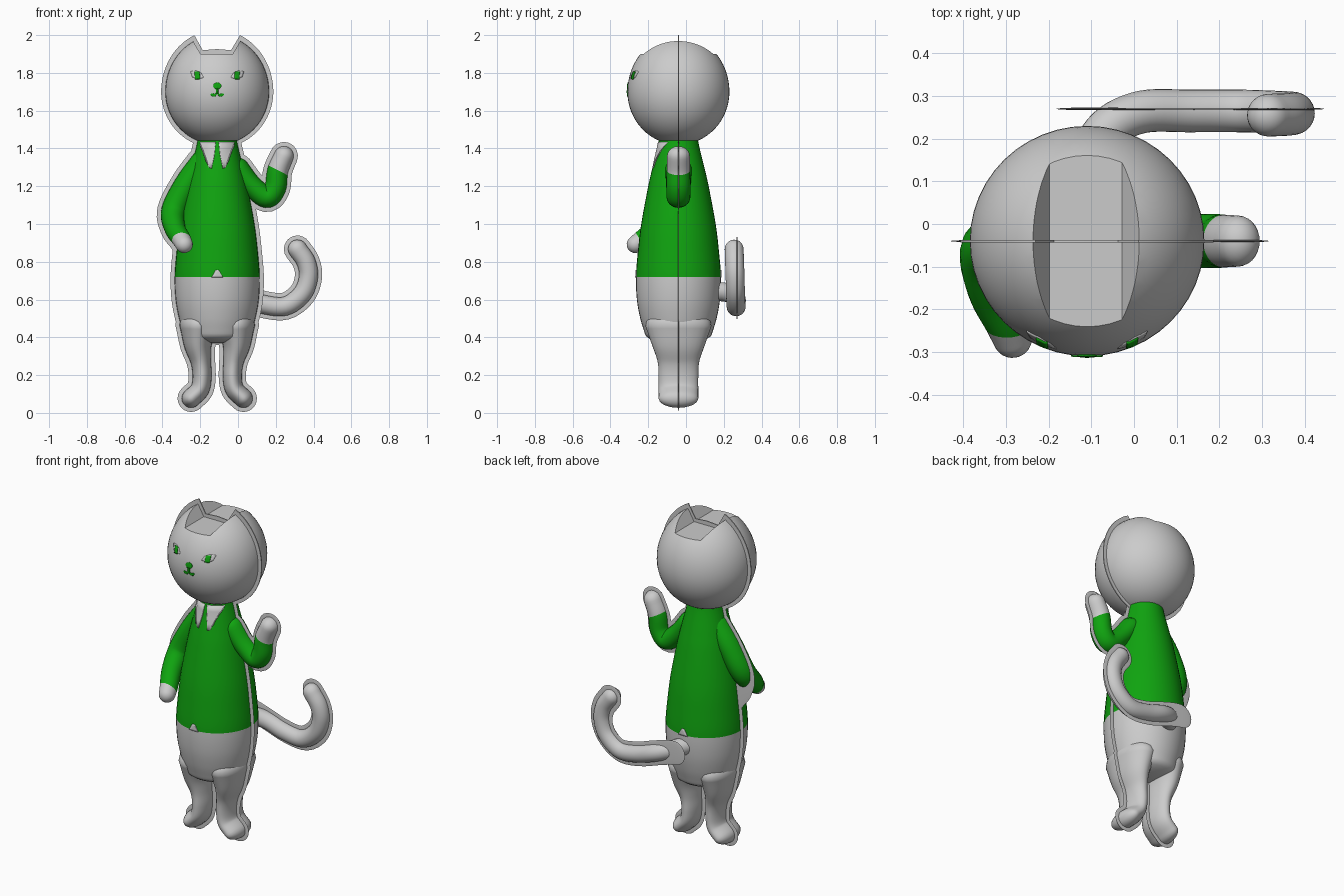
import bpy, bmesh, math
from mathutils import Vector
from mathutils.bvhtree import BVHTree

if "Cube" in bpy.data.objects:
    bpy.data.objects.remove(bpy.data.objects["Cube"])

CX, CY = -0.11, -0.04      # body axis
RIM = 0.022                # how far the flat rim stands out
HEAD_Z = 1.70
parts = []


def material(name, rgb):
    m = bpy.data.materials.new(name)
    m.use_nodes = True
    m.diffuse_color = (*rgb, 1)
    m.node_tree.nodes["Principled BSDF"].inputs["Base Color"].default_value = (*rgb, 1)
    return m


GREY = material("pale grey", (0.6, 0.6, 0.6))
GREEN = material("shirt green", (0.005, 0.37, 0.005))


def finish(name, bm, mats):
    me = bpy.data.meshes.new(name)
    bm.to_mesh(me)
    bm.free()
    ob = bpy.data.objects.new(name, me)
    bpy.context.collection.objects.link(ob)
    for m in mats:
        me.materials.append(m)
    parts.append(ob)
    return ob


def resample(pts, steps=6):
    """Smooth curve through rows of (x, y, z, half width, half depth)."""
    rows = [Vector(p) for p in pts]
    ext = [rows[0] * 2 - rows[1]] + rows + [rows[-1] * 2 - rows[-2]]
    out = []
    for a, b, c, d in zip(ext, ext[1:], ext[2:], ext[3:]):
        for k in range(steps):
            t = k / steps
            out.append((b * 2 + (c - a) * t + (a * 2 - b * 5 + c * 4 - d) * t ** 2
                        + (b * 3 - a - c * 3 + d) * t ** 3) * 0.5)
    return out + [rows[-1]]


def loft(name, pts, mats=(GREY,), cut=None, cap=1.0, n=28):
    """Rounded tube along a path; faces beyond the cut plane get the second colour."""
    rows = resample(pts)
    centres = [Vector(r[:3]) for r in rows]
    last = len(rows) - 1
    rings = []

    def ring(i, along=0.0, scale=1.0):
        t = (centres[min(i + 1, last)] - centres[max(i - 1, 0)]).normalized()
        b = Vector((0, 1, 0))
        b = (b - t * b.dot(t)).normalized()
        s = b.cross(t)
        w, d = rows[i][3], rows[i][4]
        c = centres[i] + t * along * w * cap
        rings.append([c + s * (w * scale * math.cos(a)) + b * (d * scale * math.sin(a))
                      for a in (2 * math.pi * k / n for k in range(n))])

    angles = [math.radians(a) for a in (15, 30, 45, 60, 73, 84)]
    for a in reversed(angles):
        ring(0, -math.sin(a), math.cos(a))
    for i in range(last + 1):
        ring(i)
    for a in angles:
        ring(last, math.sin(a), math.cos(a))

    bm = bmesh.new()
    vs = [[bm.verts.new(p) for p in r] for r in rings]
    for r0, r1 in zip(vs, vs[1:]):
        for k in range(n):
            bm.faces.new((r0[k], r0[(k + 1) % n], r1[(k + 1) % n], r1[k]))
    bm.faces.new(vs[0])
    bm.faces.new(vs[-1])
    bmesh.ops.recalc_face_normals(bm, faces=bm.faces)
    if cut:
        co, no = Vector(cut[0]), Vector(cut[1])
        bmesh.ops.bisect_plane(bm, geom=bm.verts[:] + bm.edges[:] + bm.faces[:],
                               plane_co=co, plane_no=no)
        for f in bm.faces:
            f.material_index = int((f.calc_center_median() - co).dot(no) > 0)
    return finish(name, bm, mats)


def rim(name, pts, y=CY, cap=1.0):
    """Flat outline plate that follows the same path as a part."""
    loft(name, [(p[0], y, p[2], p[3] + RIM, 0.003) for p in pts], cap=cap)


def prism(name, outline, y0, y1):
    bm = bmesh.new()
    f = bm.faces.new([bm.verts.new((x, y0, z)) for x, z in outline])
    ext = bmesh.ops.extrude_face_region(bm, geom=[f])["geom"]
    bmesh.ops.translate(bm, vec=(0, y1 - y0, 0),
                        verts=[v for v in ext if isinstance(v, bmesh.types.BMVert)])
    bmesh.ops.recalc_face_normals(bm, faces=bm.faces)
    return finish(name, bm, [GREY])


def decal(name, outline, target, mat, lift=0.004, side=-1):
    """Thin plate laid on the front (side -1) or back (side 1) of a part."""
    tree = BVHTree.FromPolygons([v.co for v in target.data.vertices],
                                [p.vertices[:] for p in target.data.polygons])
    bm = bmesh.new()
    bm.faces.new([bm.verts.new((CX + x, 0, z)) for x, z in outline])
    bmesh.ops.triangulate(bm, faces=bm.faces)
    bmesh.ops.subdivide_edges(bm, edges=bm.edges, cuts=3, use_grid_fill=True)
    for v in bm.verts:
        hit = tree.ray_cast(Vector((v.co.x, 2 * side, v.co.z)), Vector((0, -side, 0)))[0]
        if hit:
            v.co.y = hit.y + side * lift
    bmesh.ops.recalc_face_normals(bm, faces=bm.faces)
    if sum(f.normal.y * side for f in bm.faces) < 0:
        bmesh.ops.reverse_faces(bm, faces=bm.faces)
    ob = finish(name, bm, [mat])
    sol = ob.modifiers.new("thickness", "SOLIDIFY")
    sol.thickness = 0.006


def mirror(outline, s):
    return [(x * s, z) for x, z in outline]


# Body with the shirt down to the hem
profile = [(1.50, .095), (1.42, .108), (1.3, .137), (1.2, .16), (1.0, .197), (.85, .215),
           (.72, .225), (.6, .22), (.5, .202), (.42, .178)]
body_path = [(CX, CY, z, r, r) for z, r in profile]
body = loft("body", body_path, (GREEN, GREY), ((0, 0, .72), (0, 0, -1)), cap=.3, n=40)
rim("body_rim", body_path, cap=.3)

# Legs with feet turned outward
leg = [(.10, .46, .10, .175), (.102, .36, .074, .14), (.086, .27, .054, .11),
       (.08, .19, .05, .105), (.092, .125, .05, .105), (.138, .077, .05, .105)]
for side, s in (("right", -1), ("left", 1)):
    path = [(CX + s * x, CY, z, w, d) for x, z, w, d in leg]
    loft(side + "_leg", path)
    rim(side + "_leg_rim", path)

# Lowered right arm, hand brought forward
right_arm = [(-.19, CY, 1.33, .06, .07), (-.27, CY, 1.21, .066, .075),
             (-.34, -.06, 1.07, .066, .07), (-.335, -.15, .98, .056, .058),
             (-.3, -.23, .92, .05, .05), (-.285, -.268, .892, .046, .046)]
loft("right_arm", right_arm, (GREEN, GREY), ((-.3, -.245, .92), (0, -.8, -.5)))
rim("right_arm_rim", right_arm)

# Raised left arm
left_arm = [(0, CY, 1.29, .06, .07), (.07, CY, 1.205, .056, .065), (.15, CY, 1.143, .058, .063),
            (.197, CY, 1.19, .057, .063), (.21, CY, 1.28, .055, .062), (.243, CY, 1.36, .052, .06)]
loft("left_arm", left_arm, (GREEN, GREY), ((.21, CY, 1.285), (.45, 0, .89)))
rim("left_arm_rim", left_arm)

# Curled tail
tail = [(-.11, .15, .645, .05, .05), (-.06, .225, .635, .05, .05), (.02, .263, .61, .05, .05),
        (.13, .265, .575, .05, .05), (.25, .265, .565, .05, .05), (.34, .262, .63, .05, .05),
        (.373, .26, .72, .05, .05), (.36, .257, .8, .05, .05), (.315, .255, .867, .05, .05)]
loft("tail", tail)
rim("tail_rim", tail, y=.27)

# Head: a ball with a wedge taken from the top, leaving two ears
bm = bmesh.new()
bmesh.ops.create_uvsphere(bm, u_segments=48, v_segments=32, radius=1)
for v in bm.verts:
    v.co = (CX + v.co.x * .275, CY + v.co.y * .27,
            HEAD_Z + v.co.z * (.30 if v.co.z > 0 else .28))
head = finish("head", bm, [GREY])
wedge = prism("ear_gap_cutter", [(CX - .088, 1.9), (CX + .082, 1.9),
                                 (CX + .17, 2.05), (CX - .176, 2.05)], -.6, .6)
cut = head.modifiers.new("ear gap", "BOOLEAN")
cut.operation, cut.object, cut.solver = "DIFFERENCE", wedge, "EXACT"
bpy.context.view_layer.update()
carved = bpy.data.meshes.new_from_object(
    head.evaluated_get(bpy.context.evaluated_depsgraph_get()))
head.modifiers.clear()
head.data = carved
parts.remove(wedge)
bpy.data.objects.remove(wedge)

# Head rim with pointed ears
outline = []
for k in range(65):
    a = math.radians(66 - 312 * k / 64)
    outline.append((CX + .297 * math.cos(a),
                    HEAD_Z + (.328 if math.sin(a) > 0 else .30) * math.sin(a)))
outline += [(CX - .077, 1.92), (CX, 1.926), (CX + .073, 1.92)]
prism("head_rim", outline, CY - .003, CY + .003)

# Face
almond = [(.072, 1.776), (.086, 1.8), (.112, 1.812), (.142, 1.808), (.132, 1.778), (.104, 1.766)]
iris = [(.092, 1.768), (.118, 1.766), (.12, 1.808), (.094, 1.806)]
lip = [(.0, 1.702), (.012, 1.688), (.03, 1.692), (.038, 1.686), (.03, 1.677), (.012, 1.674),
       (.0, 1.688)]
for side, s in (("right", -1), ("left", 1)):
    decal(side + "_eye", mirror(almond, s), head, GREY, .003)
    decal(side + "_iris", mirror(iris, s), head, GREEN, .007)
    decal(side + "_lip", mirror(lip, s), head, GREEN)
nose = [(.022 * math.cos(k * math.pi / 6), 1.731 + .018 * math.sin(k * math.pi / 6))
        for k in range(12)]
decal("nose", nose, head, GREEN)
decal("nose_stem", [(-.006, 1.72), (-.006, 1.69), (.006, 1.69), (.006, 1.72)], head, GREEN)

# Shirt collar and hem notches
collar = [(.008, 1.435), (.014, 1.37), (.03, 1.295), (.045, 1.3), (.068, 1.37), (.092, 1.435)]
for side, s in (("right", -1), ("left", 1)):
    decal(side + "_collar", mirror(collar, s), body, GREY)
for side, s in (("front", -1), ("back", 1)):
    decal(side + "_hem_notch", [(-.03, .718), (.03, .718), (.008, .757), (-.008, .757)],
          body, GREY, side=s)

# Smooth shading with sharp edges kept
bpy.ops.object.select_all(action="DESELECT")
for ob in parts:
    ob.select_set(True)
bpy.context.view_layer.objects.active = body
bpy.ops.object.shade_smooth_by_angle(angle=math.radians(35))
